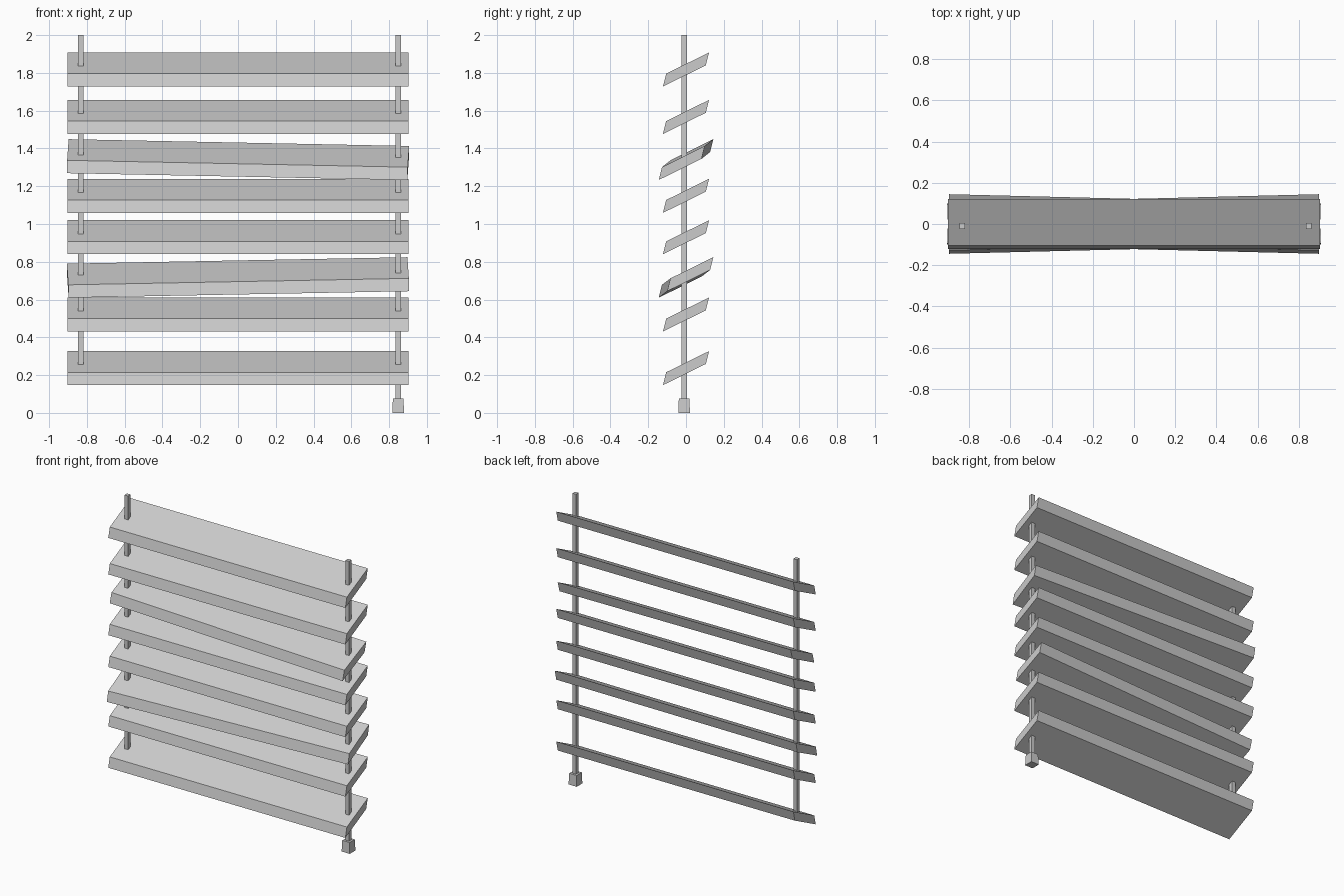
import bpy, bmesh
from mathutils import Matrix, Vector

if "Cube" in bpy.data.objects:
    bpy.data.objects.remove(bpy.data.objects["Cube"])


def prism(name, lower, upper):
    """Solid between two matching four-point loops."""
    bm = bmesh.new()
    a = [bm.verts.new(p) for p in lower]
    b = [bm.verts.new(p) for p in upper]
    bm.faces.new(a)
    bm.faces.new(b)
    for i in range(4):
        j = (i + 1) % 4
        bm.faces.new((a[i], a[j], b[j], b[i]))
    bmesh.ops.recalc_face_normals(bm, faces=bm.faces)
    mesh = bpy.data.meshes.new(name)
    bm.to_mesh(mesh)
    bm.free()
    obj = bpy.data.objects.new(name, mesh)
    bpy.context.collection.objects.link(obj)
    return obj


def square(x, y, z, half):
    return [(x + sx * half, y + sy * half, z)
            for sx, sy in ((-1, -1), (1, -1), (1, 1), (-1, 1))]


# Tilted slats: slanted cross-section (y, z) swept along x
HALF_LENGTH = 0.902
PROFILE = [(-0.122, -0.09), (0.105, 0.022), (0.122, 0.09), (-0.105, -0.022)]
# Height, yaw, sideways tilt (two slats hang crooked)
SLATS = [(0.237, 0, 0), (0.521, 0, 0), (0.717, 0.025, -0.019), (0.93, 0, 0),
         (1.149, 0, 0), (1.341, -0.025, 0.02), (1.567, 0, 0), (1.818, 0, 0)]

for i, (z, yaw, tilt) in enumerate(SLATS, 1):
    slat = prism(f"slat_{i}",
                 [(-HALF_LENGTH, y, h) for y, h in PROFILE],
                 [(HALF_LENGTH, y, h) for y, h in PROFILE])
    slat.matrix_world = (Matrix.Translation(Vector((0, 0, z)))
                         @ Matrix.Rotation(yaw, 4, 'Z')
                         @ Matrix.Rotation(tilt, 4, 'Y'))

# Cords: the left one ends inside the lowest slat, the right one at the pull
CORD_Y = -0.01
for name, x, bottom in (("left_cord", -0.833, 0.22), ("right_cord", 0.848, 0.06)):
    prism(name, square(x, CORD_Y, bottom, 0.014), square(x, CORD_Y, 2.0, 0.014))

# Slightly tapered pull weight on the right cord
prism("cord_pull", square(0.848, CORD_Y, 0, 0.031), square(0.848, CORD_Y, 0.076, 0.028))
